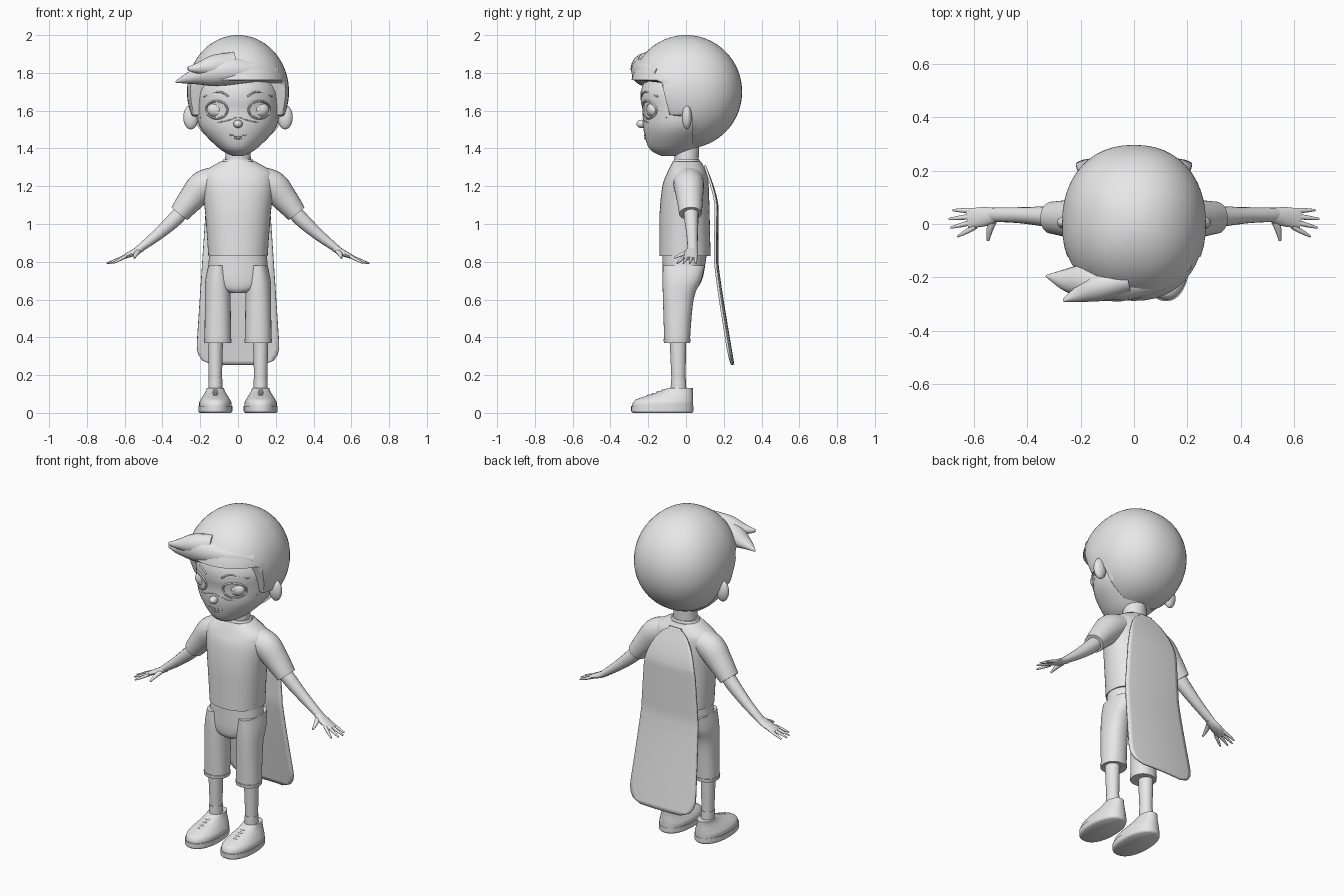
import bpy, bmesh, math
from mathutils import Vector
from mathutils.bvhtree import BVHTree

cube = bpy.data.objects.get("Cube")
if cube:
    bpy.data.objects.remove(cube)

grey = bpy.data.materials.new("plain_grey")
grey.use_nodes = True
grey.diffuse_color = (.8, .8, .8, 1)
grey.node_tree.nodes["Principled BSDF"].inputs["Base Color"].default_value = grey.diffuse_color


def finish(name, bm):
    bmesh.ops.recalc_face_normals(bm, faces=bm.faces)
    mesh = bpy.data.meshes.new(name)
    bm.to_mesh(mesh)
    bm.free()
    mesh.materials.append(grey)
    ob = bpy.data.objects.new(name, mesh)
    bpy.context.collection.objects.link(ob)
    bpy.ops.object.select_all(action='DESELECT')
    ob.select_set(True)
    bpy.context.view_layer.objects.active = ob
    bpy.ops.object.shade_smooth_by_angle(angle=math.radians(45))
    return ob


def refine(rows, steps=5):
    """Smooth curve through the rows that never overshoots a pair of neighbours."""
    result = []
    last = len(rows) - 1
    for i in range(last):
        before, start, end, after = rows[max(i - 1, 0)], rows[i], rows[i + 1], rows[min(i + 2, last)]
        for step in range(steps):
            t = step / steps
            row = []
            for a, b, c, d in zip(before, start, end, after):
                value = b + (c - b) * t * t * (3 - t - t)
                value += ((c - a) * t * (1 - t) ** 2 - (d - b) * t * t * (1 - t)) / 2
                row.append(min(max(value, min(b, c)), max(b, c)))
            result.append(row)
    return result + [list(rows[last])]


def skin(name, rings):
    bm = bmesh.new()
    loops = [[bm.verts.new(point) for point in ring] for ring in rings]
    count = len(loops[0])
    for low, high in zip(loops, loops[1:]):
        for i in range(count):
            j = (i + 1) % count
            bm.faces.new((low[i], low[j], high[j], high[i]))
    bm.faces.new(loops[0])
    bm.faces.new(loops[-1])
    return finish(name, bm)


def level_ring(z, half, front, back, cx=0, power=2.2, segments=48):
    """Horizontal rounded outline given by its half width, front and back."""
    ring = []
    for i in range(segments):
        angle = math.tau * i / segments
        c, s = math.cos(angle), math.sin(angle)
        x = math.copysign(abs(c) ** (2 / power), c)
        y = math.copysign(abs(s) ** (2 / power), s)
        ring.append((cx + half * x, (front + back + y * (back - front)) / 2, z))
    return ring


def loft(name, *rows, cx=0, power=2.2):
    """Rows are height, half width, front, back."""
    return skin(name, [level_ring(*row, cx=cx, power=power) for row in refine(rows)])


def tube(name, *rows, side=1, ref=(0, 1, 0), segments=16):
    """Rows are x, y, z, radius along ref, radius across ref."""
    rows = refine(rows)
    points = [Vector((side * x, y, z)) for x, y, z, along, across in rows]
    rings = []
    for i, (point, row) in enumerate(zip(points, rows)):
        tangent = points[min(i + 1, len(points) - 1)] - points[max(i - 1, 0)]
        tangent.normalize()
        u = Vector(ref)
        u = (u - tangent * u.dot(tangent)).normalized()
        v = tangent.cross(u)
        angles = [math.tau * k / segments for k in range(segments)]
        rings.append([point + u * row[3] * math.cos(a) + v * row[4] * math.sin(a) for a in angles])
    return skin(name, rings)


def ball(name, centre, size):
    bm = bmesh.new()
    bmesh.ops.create_uvsphere(bm, u_segments=24, v_segments=16, radius=1)
    bmesh.ops.scale(bm, vec=size, verts=bm.verts)
    bmesh.ops.translate(bm, vec=centre, verts=bm.verts)
    return finish(name, bm)


# Head and neck
head = loft("head", (1.36, .03, -.13, -.02), (1.4, .1, -.195, .06), (1.5, .195, -.225, .15),
            (1.6, .222, -.23, .2), (1.7, .22, -.24, .2), (1.85, .15, -.18, .15), power=2)
loft("neck", (1.28, .07, -.06, .065), (1.43, .065, -.06, .07), power=2)

head_mesh = head.data
face_tree = BVHTree.FromPolygons([v.co for v in head_mesh.vertices], [p.vertices for p in head_mesh.polygons])


def face_line(name, *points, radius=.004, side=1):
    """Thin line lying on the surface of the face."""
    rows = []
    for x, z in points:
        hit = face_tree.ray_cast(Vector((x, -1, z)), Vector((0, 1, 0)))[0]
        rows.append((x, hit.y, z, radius, radius))
    tube(name, *rows, side=side, ref=(0, 0, 1), segments=8)


ball("nose", (0, -.235, 1.53), (.024, .028, .022))
face_line("mouth", (-.045, 1.472), (0, 1.467), (.045, 1.472))
face_line("lower_lip", (-.02, 1.457), (0, 1.453), (.02, 1.457), radius=.006)


# Hair: a rounded cap cut back to the hairline, with a swept fringe
def hairline(z):
    if z > 1.75:
        return -1
    return -.13 + (1.75 - z) / 4 if z > 1.57 else .035


def hair_ring(angle):
    z, spread = 1.7 + .3 * math.sin(angle), math.cos(angle)
    ring = level_ring(z, .27 * spread, -.295 * spread, .297 * spread)
    return [(x, max(y, hairline(z)), z) for x, y, z in ring]


hair_steps = 60
skin("hair", [hair_ring(math.pi * (k / hair_steps - .5)) for k in range(1, hair_steps)])
tube("fringe_sweep", (.2, -.14, 1.8, .03, .03), (.1, -.2, 1.81, .05, .055), (-.05, -.22, 1.81, .07, .075),
     (-.16, -.215, 1.8, .07, .07), (-.25, -.21, 1.775, .045, .035), (-.33, -.195, 1.752, .004, .005))
tube("fringe_upper_tip", (-.02, -.21, 1.84, .05, .07), (-.13, -.235, 1.835, .055, .06),
     (-.21, -.265, 1.825, .03, .03), (-.265, -.288, 1.822, .006, .01))

# Shirt and hips of the shorts
loft("shirt_body", (.83, .157, -.14, .13), (1.05, .173, -.14, .125), (1.2, .19, -.125, .12),
     (1.27, .187, -.1, .11), (1.33, .095, -.07, .08))
loft("shirt_collar", (1.315, .092, -.075, .082), (1.342, .078, -.062, .07), power=2)
loft("shorts_hips", (.635, .05, -.1, .03), (.66, .12, -.118, .06), (.72, .157, -.125, .09), (.84, .152, -.125, .11))

for side_name, side in (("left", 1), ("right", -1)):
    # Ear, eye and face lines
    ball(side_name + "_ear", (side * .25, .005, 1.565), (.04, .026, .064))
    ball(side_name + "_eye", (side * .112, -.172, 1.605), (.052, .036, .042))
    ball(side_name + "_iris", (side * .108, -.202, 1.607), (.027, .005, .027))
    ball(side_name + "_pupil", (side * .108, -.205, 1.607), (.013, .005, .013))
    turns = [math.tau * k / 16 for k in range(17)]
    rim = [(.112 + .056 * math.cos(turn), 1.605 + .046 * math.sin(turn)) for turn in turns]
    face_line(side_name + "_eyelid", *rim, radius=.006, side=side)
    face_line(side_name + "_eyebrow", (.05, 1.675), (.1, 1.7), (.18, 1.675), radius=.005, side=side)
    face_line(side_name + "_mask_edge", (.005, 1.565), (.1, 1.54), (.2, 1.565), radius=.003, side=side)

    # Sleeve, arm and palm
    tube(side_name + "_sleeve", (.09, .01, 1.25, .08, .06), (.18, .015, 1.205, .08, .08),
         (.245, .02, 1.135, .07, .07), (.31, .024, 1.055, .06, .054), side=side, segments=28)
    tube(side_name + "_arm", (.27, .026, 1.1, .04, .04), (.33, .028, 1.03, .038, .04),
         (.43, .033, .94, .03, .03), (.54, .035, .855, .026, .018), side=side)
    tube(side_name + "_palm", (.51, .035, .873, .024, .02), (.56, .028, .845, .036, .017),
         (.625, .02, .817, .037, .008), side=side)

    # Fingers fan out from the palm
    for i, finger in enumerate(("little", "ring", "middle", "index")):
        root = Vector((.595, .05 - .02 * i, .828))
        tip = Vector((.695 - .01 * (i - 1.2) ** 2, .052 - .033 * i, .792))
        middle = (root + tip) / 2
        tube(f"{side_name}_{finger}_finger", (*root, .01, .009), (*middle, .009, .008), (*tip, .004, .004),
             side=side, segments=10)
    tube(side_name + "_thumb", (.53, .012, .855, .016, .012), (.542, -.025, .838, .012, .01),
         (.548, -.062, .82, .005, .005), side=side, ref=(1, 0, 0), segments=10)

    # Shorts leg with its hem, shin and sock
    leg_x, foot_x = side * .107, side * .12
    loft(side_name + "_shorts_leg", (.375, .07, -.115, .02), (.6, .068, -.122, .04),
         (.7, .066, -.124, .08), (.78, .05, -.122, .1), cx=leg_x)
    loft(side_name + "_shorts_hem", (.37, .071, -.117, .022), (.39, .073, -.119, .024), cx=leg_x)
    loft(side_name + "_shin", (.15, .034, -.076, -.004), (.4, .041, -.087, .002), cx=foot_x, power=2)
    loft(side_name + "_sock", (.08, .037, -.082, .003), (.18, .037, -.08, 0), cx=foot_x, power=2)

    # Shoe with laces stepping down the instep
    loft(side_name + "_shoe_sole", (0, .082, -.28, .032), (.01, .09, -.29, .04), (.036, .09, -.29, .04), cx=foot_x)
    loft(side_name + "_shoe_upper", (.03, .086, -.286, .038), (.055, .085, -.28, .038), (.075, .075, -.255, .038),
         (.11, .053, -.15, .036), (.133, .045, -.095, .036), cx=foot_x)
    for i in range(4):
        y, z = -.125 - .025 * i, .119 - .009 * i
        ends = [(x, y + .015, z - .014, .005, .005) for x in (.085, .157)]
        tube(f"{side_name}_lace_{i}", ends[0], (.12, y, z, .006, .006), ends[1], side=side, segments=8)


# Cape: arched at the neck, widening downward, with rounded bottom corners
def cape_width(t):
    arch = math.sqrt(1 - (1 - min(t * 4, 1)) ** 2)
    corner = .6 + .4 * math.sqrt(1 - max(t * 10 - 9, 0) ** 2)
    return max((.155 + .07 * t) * arch * corner, .04)


bm = bmesh.new()
columns = 16
top, bottom = 1.31, .255
grid = []
for z, y in refine([(top, .1), (1.1, .165), (.8, .165), (bottom, .25)], steps=14):
    width = cape_width(min((top - z) / (top - bottom), 1))
    across = [width * (2 * i / columns - 1) for i in range(columns + 1)]
    grid.append([bm.verts.new((x, y - .3 * x * x, z)) for x in across])
for upper, lower in zip(grid, grid[1:]):
    for i in range(columns):
        bm.faces.new((upper[i], upper[i + 1], lower[i + 1], lower[i]))
cape = finish("cape", bm)
thickness = cape.modifiers.new("thickness", 'SOLIDIFY')
thickness.thickness = .012
thickness.offset = 0
